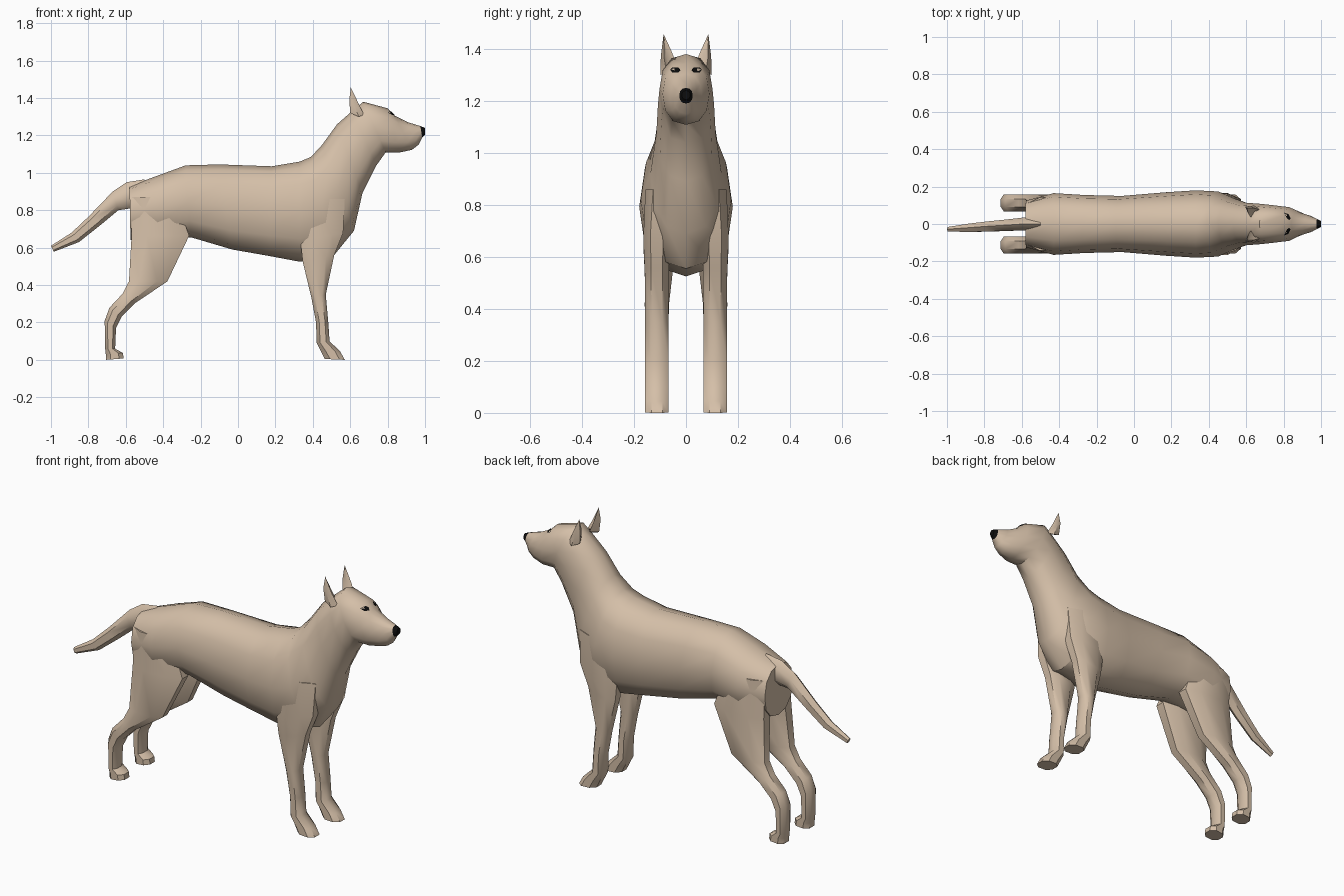
import bpy, bmesh, math
from mathutils import Vector
from mathutils.bvhtree import BVHTree


def material(name, rgb):
    m = bpy.data.materials.new(name)
    m.diffuse_color = (*rgb, 1)
    return m


TAN = material("tan coat", (0.66, 0.52, 0.39))
BLACK = material("black", (0.004, 0.004, 0.004))


def finish(name, bm, mats, angle=40):
    bmesh.ops.recalc_face_normals(bm, faces=bm.faces[:])
    me = bpy.data.meshes.new(name)
    bm.to_mesh(me)
    bm.free()
    for m in mats:
        me.materials.append(m)
    ob = bpy.data.objects.new(name, me)
    bpy.context.collection.objects.link(ob)
    bpy.ops.object.select_all(action='DESELECT')
    ob.select_set(True)
    bpy.context.view_layer.objects.active = ob
    bpy.ops.object.shade_smooth_by_angle(angle=math.radians(angle))
    return ob


def loft(rings, sides, power=1.0, phase=0.0):
    """Rings: x and z of one edge, x and z of the opposite edge, half width, y centre."""
    bm = bmesh.new()
    loops = []
    for ax, az, bx, bz, hw, yc in rings:
        loop = []
        for i in range(sides):
            t = 2 * math.pi * (i + phase) / sides
            c, s = math.cos(t), math.sin(t)
            c = math.copysign(abs(c) ** power, c)
            s = math.copysign(abs(s) ** power, s)
            k = (1 - c) / 2
            loop.append(bm.verts.new((ax + (bx - ax) * k, yc + hw * s, az + (bz - az) * k)))
        loops.append(loop)
    for a, b in zip(loops, loops[1:]):
        for i in range(sides):
            j = (i + 1) % sides
            bm.faces.new((a[i], a[j], b[j], b[i]))
    bm.faces.new(loops[0])
    bm.faces.new(loops[-1])
    return bm


# Torso, neck and head: top edge, bottom edge, half width
body = [
    (-0.58, 0.93, -0.575, 0.64, 0.125), (-0.43, 0.985, -0.43, 0.64, 0.165),
    (-0.28, 1.04, -0.25, 0.655, 0.155), (-0.10, 1.045, -0.03, 0.59, 0.15),
    (0.18, 1.035, 0.17, 0.555, 0.17), (0.33, 1.06, 0.33, 0.525, 0.18),
    (0.39, 1.085, 0.51, 0.555, 0.174), (0.45, 1.15, 0.62, 0.69, 0.137),
    (0.53, 1.26, 0.665, 0.89, 0.114), (0.61, 1.33, 0.74, 1.04, 0.108),
    (0.67, 1.38, 0.79, 1.11, 0.102), (0.80, 1.345, 0.86, 1.108, 0.09),
    (0.84, 1.305, 0.93, 1.123, 0.062), (0.91, 1.27, 0.965, 1.15, 0.046),
    (0.975, 1.25, 0.985, 1.19, 0.026), (1.0, 1.24, 1.0, 1.205, 0.016)]
bm = loft([(*r, 0) for r in body], 12, 0.88)
tree = BVHTree.FromBMesh(bm)
for f in bm.faces:  # nose tip
    if f.calc_center_median().x > 0.98:
        f.material_index = 1
finish("body_and_head", bm, [TAN, BLACK])

# Tail, drifting slightly to one side
finish("tail", loft([
    (-0.50, 0.965, -0.50, 0.80, 0.05, 0.0), (-0.595, 0.95, -0.575, 0.81, 0.04, 0.0),
    (-0.67, 0.90, -0.64, 0.80, 0.036, -0.005), (-0.80, 0.765, -0.73, 0.725, 0.031, -0.013),
    (-0.89, 0.68, -0.85, 0.63, 0.026, -0.02), (-1.0, 0.61, -0.985, 0.578, 0.014, -0.028)],
    6), [TAN], 50)

# Legs: front edge, back edge, half width, y centre
fore = [
    (0.58, 0.86, 0.30, 0.86, 0.06, 0.10), (0.57, 0.68, 0.325, 0.64, 0.055, 0.113),
    (0.52, 0.56, 0.34, 0.525, 0.05, 0.112), (0.472, 0.35, 0.39, 0.33, 0.048, 0.112),
    (0.485, 0.20, 0.415, 0.20, 0.048, 0.112), (0.492, 0.10, 0.418, 0.09, 0.048, 0.112),
    (0.55, 0.045, 0.44, 0.045, 0.048, 0.112), (0.575, 0.0, 0.46, 0.005, 0.048, 0.112)]
hind = [
    (-0.33, 0.87, -0.575, 0.87, 0.06, 0.085), (-0.25, 0.665, -0.58, 0.66, 0.062, 0.095),
    (-0.37, 0.42, -0.59, 0.42, 0.05, 0.112), (-0.55, 0.30, -0.62, 0.355, 0.048, 0.113),
    (-0.62, 0.23, -0.69, 0.28, 0.048, 0.113), (-0.65, 0.17, -0.715, 0.21, 0.048, 0.113),
    (-0.655, 0.06, -0.712, 0.06, 0.048, 0.113), (-0.612, 0.037, -0.71, 0.03, 0.048, 0.113),
    (-0.608, 0.008, -0.708, 0.0, 0.048, 0.113)]

for side, s in (("left", 1), ("right", -1)):
    for name, rings in (("front_leg", fore), ("hind_leg", hind)):
        mirrored = [(*r[:5], s * r[5]) for r in rings]
        finish(f"{name}_{side}", loft(mirrored, 8, 0.85, 0.5), [TAN])

    # Ear: pointed shell with a creased opening in front
    bm = bmesh.new()
    base = [(0.60, 0.085, 1.32), (0.625, 0.035, 1.335), (0.645, 0.068, 1.335),
            (0.675, 0.075, 1.31), (0.645, 0.098, 1.30)]
    mid = [(0.595, 0.092, 1.39), (0.612, 0.053, 1.385), (0.622, 0.076, 1.375),
           (0.645, 0.085, 1.37), (0.62, 0.097, 1.37)]
    low, high = ([bm.verts.new((x, s * y, z)) for x, y, z in ring] for ring in (base, mid))
    tip = bm.verts.new((0.603, s * 0.086, 1.457))
    for i in range(5):
        j = (i + 1) % 5
        bm.faces.new((low[i], low[j], high[j], high[i]))
        bm.faces.new((high[i], high[j], tip))
    bm.faces.new(low)
    finish(f"ear_{side}", bm, [TAN], 35)

    # Eye: thin patch laid on the brow
    bm = bmesh.new()
    verts = []
    for dy, dz in ((-0.02, 0.0), (-0.012, 0.01), (0.012, 0.01), (0.02, 0.003),
                   (0.012, -0.009), (-0.012, -0.009)):
        hit = tree.ray_cast(Vector((2, s * (0.041 + dy), 1.315 + dz)), Vector((-1, 0, 0)))[0]
        verts.append(bm.verts.new(hit + Vector((0.004, 0, 0.003))))
    bm.faces.new(verts)
    if sum(f.normal.x for f in bm.faces) < 0:
        bmesh.ops.reverse_faces(bm, faces=bm.faces[:])
    bmesh.ops.solidify(bm, geom=bm.faces[:], thickness=0.005)
    finish(f"eye_{side}", bm, [BLACK])
